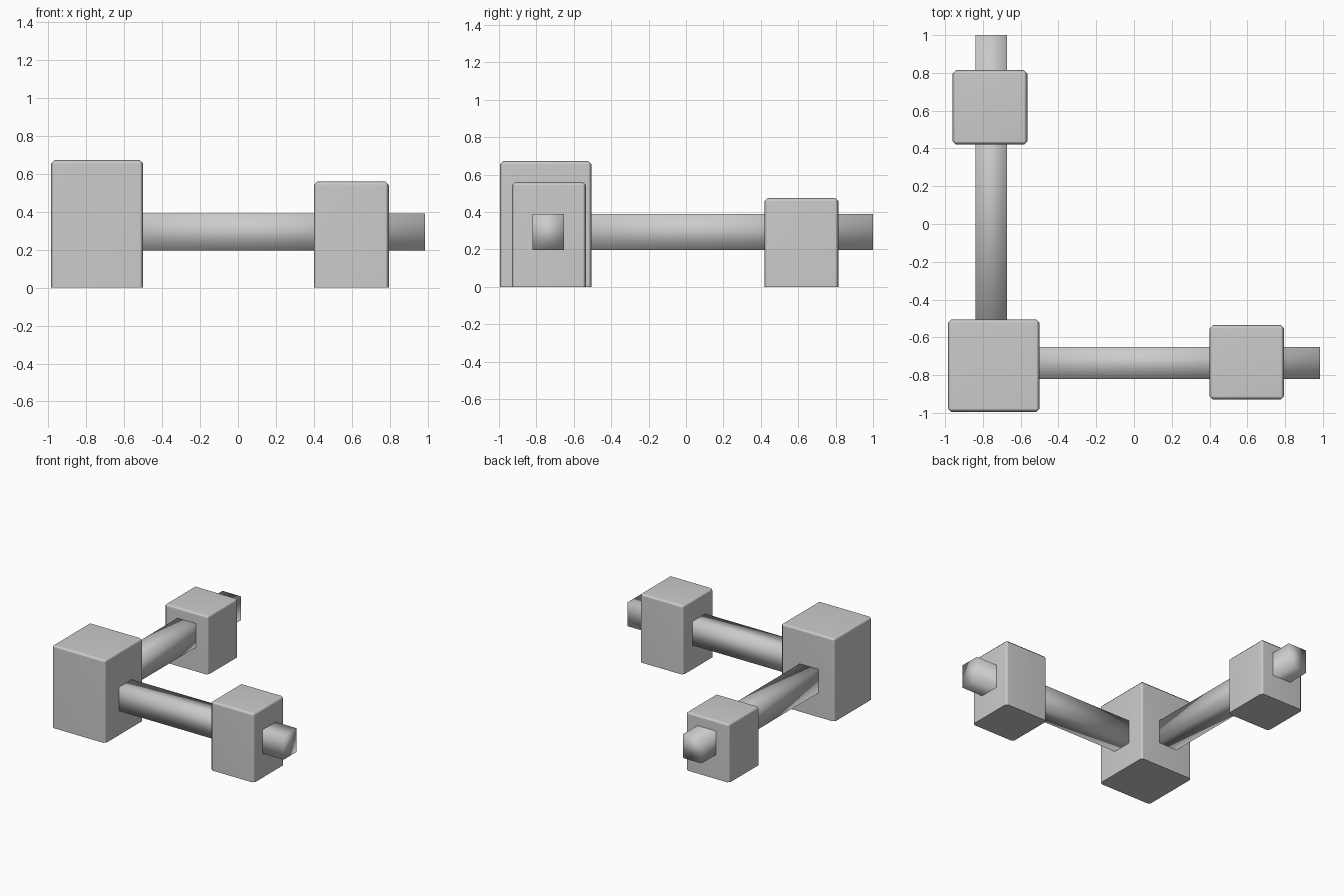
import bpy
import bmesh
import math
from mathutils import Vector

cube = bpy.data.objects.get("Cube")
if cube:
    bpy.data.objects.remove(cube, do_unlink=True)

GREY = (0.6, 0.6, 0.6, 1.0)
grey = bpy.data.materials.new("plain grey")
grey.use_nodes = True
grey.diffuse_color = GREY
grey.node_tree.nodes["Principled BSDF"].inputs["Base Color"].default_value = GREY


def box(name, low, high, chamfer=0.0):
    """Smooth-shaded box between two corners; a chamfer leaves the base edges sharp."""
    low, high = Vector(low), Vector(high)
    centre, size = (low + high) / 2, high - low
    bm = bmesh.new()
    bmesh.ops.create_cube(bm, size=1.0)
    for v in bm.verts:
        v.co = Vector(a * b for a, b in zip(v.co, size))
    if chamfer:
        edges = [e for e in bm.edges if max(v.co.z for v in e.verts) > 0]
        bmesh.ops.bevel(bm, geom=edges, offset=chamfer, segments=1,
                        affect='EDGES', clamp_overlap=True)
    bmesh.ops.recalc_face_normals(bm, faces=bm.faces)
    for f in bm.faces:
        f.smooth = True
    for e in bm.edges:
        if chamfer and e.calc_face_angle(0) > math.radians(70):
            e.smooth = False
    mesh = bpy.data.meshes.new(name)
    bm.to_mesh(mesh)
    bm.free()
    mesh.materials.append(grey)
    obj = bpy.data.objects.new(name, mesh)
    obj.location = centre
    bpy.context.collection.objects.link(obj)
    if chamfer:
        weighted = obj.modifiers.new("even faces", 'WEIGHTED_NORMAL')
        weighted.keep_sharp = True
    return obj


# Posts: tall corner post and the two smaller end posts
box("corner_post", (-0.985, -0.995, 0), (-0.50, -0.505, 0.673), 0.018)
box("left_post", (0.40, -0.93, 0), (0.795, -0.535, 0.56), 0.018)
box("back_post", (-0.96, 0.42, 0), (-0.565, 0.815, 0.475), 0.018)

# Rails running from the corner post through each end post
box("left_rail", (-0.74, -0.82, 0.197), (0.985, -0.652, 0.39))
box("back_rail", (-0.84, -0.75, 0.197), (-0.672, 1.0, 0.39))
